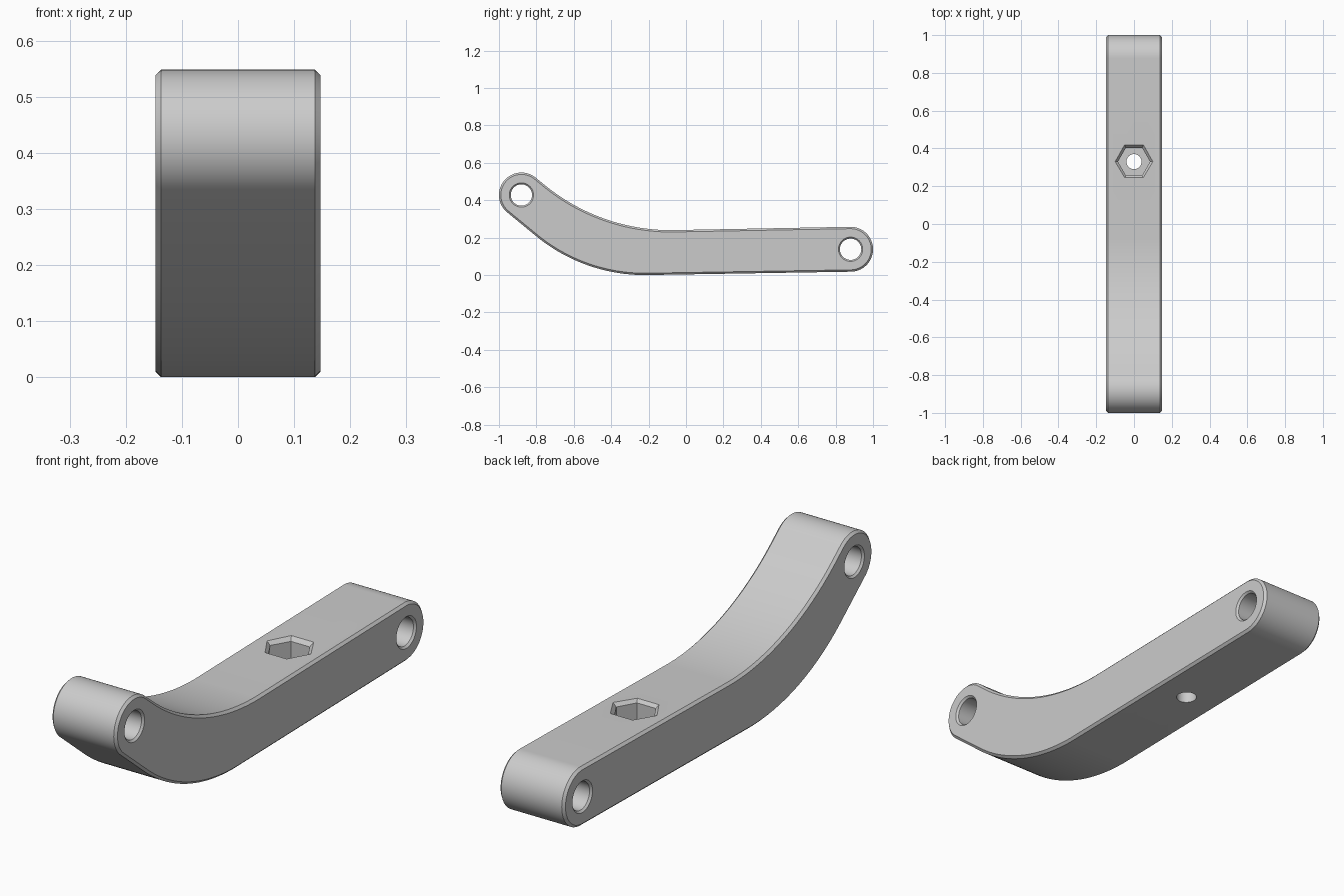
import bpy, bmesh, math
from mathutils import Vector, Matrix

cube = bpy.data.objects.get("Cube")
if cube:
    bpy.data.objects.remove(cube, do_unlink=True)

HALF_WIDTH = 0.147
END_R = 0.12
FRONT = Vector((-0.88, 0.428))   # pivot centres as (y, z)
BACK = Vector((0.88, 0.138))

grey = bpy.data.materials.new("plain_grey")
grey.use_nodes = True
colour = (0.6, 0.6, 0.6, 1)
grey.diffuse_color = colour
grey.node_tree.nodes["Principled BSDF"].inputs["Base Color"].default_value = colour


def arc(centre, radius, start, end, steps):
    """Points on an arc, angles in degrees from +y towards +z."""
    angles = [math.radians(start + (end - start) * i / steps) for i in range(steps + 1)]
    return [(centre[0] + radius * math.cos(a), centre[1] + radius * math.sin(a)) for a in angles]


def make_object(name, bm):
    bmesh.ops.recalc_face_normals(bm, faces=bm.faces)
    mesh = bpy.data.meshes.new(name)
    bm.to_mesh(mesh)
    bm.free()
    mesh.materials.append(grey)
    obj = bpy.data.objects.new(name, mesh)
    bpy.context.collection.objects.link(obj)
    return obj


def cutter(name, sides, rings, matrix):
    """Loft (radius, height) rings into a closed solid along local z."""
    bm = bmesh.new()
    loops = [[bm.verts.new((r * math.cos(2 * math.pi * i / sides),
                            r * math.sin(2 * math.pi * i / sides), h))
              for i in range(sides)] for r, h in rings]
    for low, high in zip(loops, loops[1:]):
        for i in range(sides):
            j = (i + 1) % sides
            bm.faces.new((low[i], low[j], high[j], high[i]))
    bm.faces.new(loops[0][::-1])
    bm.faces.new(loops[-1])
    bm.transform(matrix)
    obj = make_object(name, bm)
    obj.hide_render = True
    return obj


# Side outline: rounded ends joined by a straight run and an upswept bend
TOP_R, LOW_R = 1.066, 0.916
outline = arc(BACK, END_R, -89, 91, 40)
outline += arc((-0.08, 0.24 + TOP_R), TOP_R, 270, 231, 32)
outline += arc(FRONT, END_R, 51, 231, 40)
outline += arc((-0.22, LOW_R), LOW_R, 231, 270, 32)

bm = bmesh.new()
cap = bm.faces.new([bm.verts.new((-HALF_WIDTH, y, z)) for y, z in outline])
ext = bmesh.ops.extrude_face_region(bm, geom=[cap], use_keep_orig=True)
moved = [v for v in ext["geom"] if isinstance(v, bmesh.types.BMVert)]
bmesh.ops.translate(bm, verts=moved, vec=(2 * HALF_WIDTH, 0, 0))
bmesh.ops.recalc_face_normals(bm, faces=bm.faces)

# Chamfer around both side faces
rim = [e for e in bm.edges if abs(e.verts[0].co.x - e.verts[1].co.x) < 1e-4]
bmesh.ops.bevel(bm, geom=rim, offset=0.01, segments=1, affect='EDGES')
arm = make_object("lever_arm", bm)

# Chamfered pivot holes across the width
along_x = Matrix.Rotation(math.pi / 2, 4, 'Y')
w = HALF_WIDTH
hole_rings = [(0.075, -w - 0.01), (0.057, -w + 0.008), (0.057, w - 0.008), (0.075, w + 0.01)]
cutters = [cutter(name, 48, hole_rings, Matrix.Translation((0, p.x, p.y)) @ along_x)
           for name, p in (("front_hole_cutter", FRONT), ("back_hole_cutter", BACK))]

# Chamfered hexagonal nut pocket with a bolt hole below it
place = Matrix.Translation((0, 0.33, 0))
cutters.append(cutter("nut_pocket_cutter", 6,
                      [(0.085, 0.125), (0.085, 0.233), (0.12, 0.268)], place))
cutters.append(cutter("bolt_hole_cutter", 32, [(0.04, -0.05), (0.04, 0.2)], place))

bpy.context.view_layer.objects.active = arm
for c in cutters:
    mod = arm.modifiers.new(c.name, 'BOOLEAN')
    mod.operation = 'DIFFERENCE'
    mod.solver = 'EXACT'
    mod.object = c
    bpy.ops.object.modifier_apply(modifier=mod.name)
for c in cutters:
    bpy.data.objects.remove(c, do_unlink=True)

for o in bpy.context.selected_objects:
    o.select_set(False)
arm.select_set(True)
bpy.ops.object.shade_smooth_by_angle(angle=math.radians(25))
